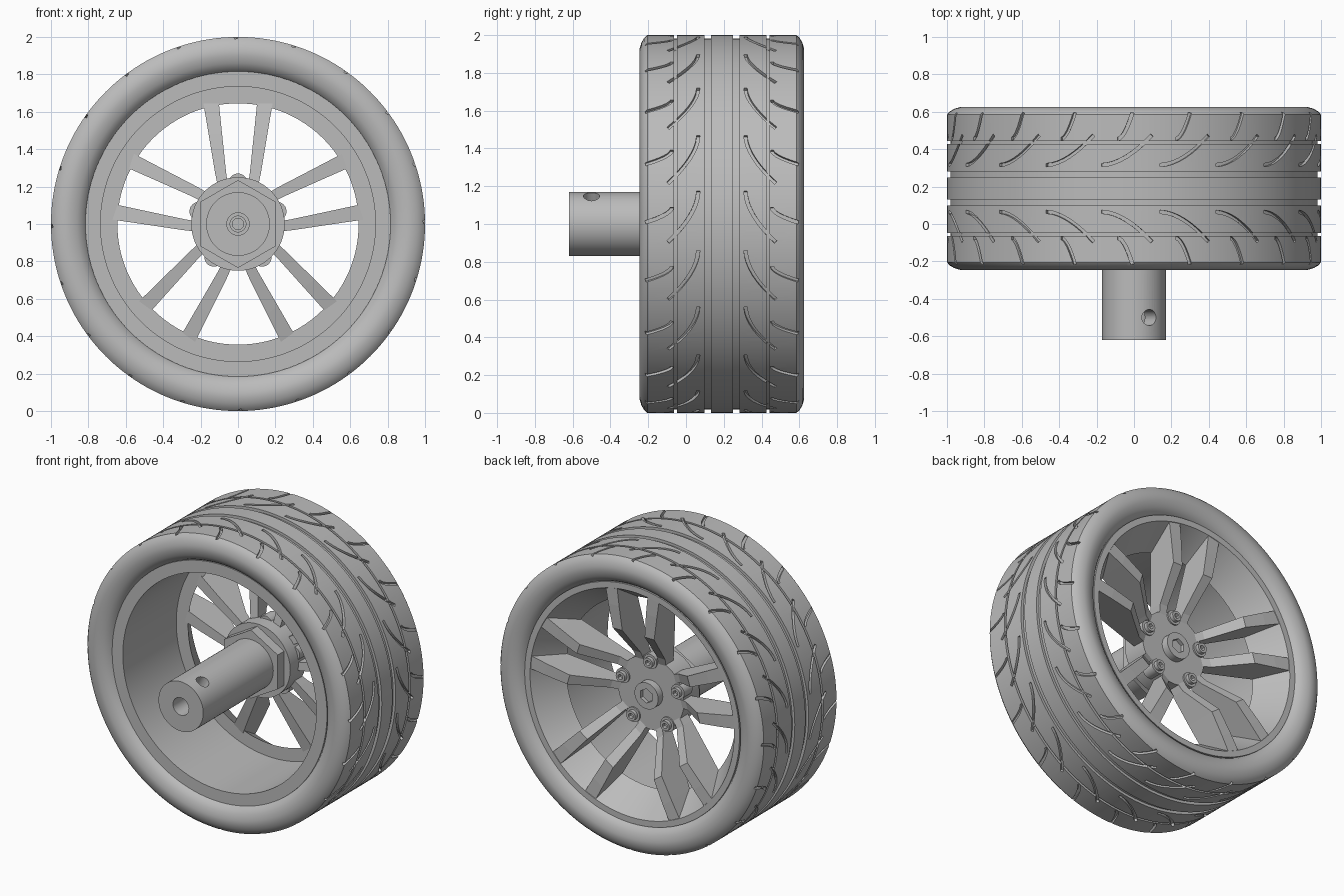
import bpy, bmesh, math
from mathutils import Matrix, Vector

if "Cube" in bpy.data.objects:
    bpy.data.objects.remove(bpy.data.objects["Cube"])

grey = bpy.data.materials.new("plain grey")
grey.use_nodes = True
grey.diffuse_color = (0.5, 0.5, 0.5, 1)
grey.node_tree.nodes["Principled BSDF"].inputs["Base Color"].default_value = (0.5, 0.5, 0.5, 1)

AXLE = Vector((0, 0, 1))   # wheel centre; the axle runs along y
MID = 0.19                 # middle of the tread width


def polar(r, angle, y):
    return AXLE + Vector((r * math.cos(angle), y, r * math.sin(angle)))


def finish(bm, name, smooth=True):
    bmesh.ops.recalc_face_normals(bm, faces=bm.faces)
    mesh = bpy.data.meshes.new(name)
    bm.to_mesh(mesh)
    bm.free()
    mesh.materials.append(grey)
    ob = bpy.data.objects.new(name, mesh)
    bpy.context.collection.objects.link(ob)
    if smooth:
        shade(ob)
    return ob


def activate(ob):
    bpy.ops.object.select_all(action='DESELECT')
    ob.select_set(True)
    bpy.context.view_layer.objects.active = ob


def shade(ob):
    activate(ob)
    bpy.ops.object.shade_smooth_by_angle(angle=math.radians(30))


def loft(bm, rings, closed=False):
    """Skin equal-sized point loops; cap the ends unless closed."""
    loops = [[bm.verts.new(p) for p in ring] for ring in rings]
    n = len(loops[0])
    pairs = list(zip(loops, loops[1:])) + ([(loops[-1], loops[0])] if closed else [])
    for a, b in pairs:
        for i in range(n):
            bm.faces.new((a[i], a[(i + 1) % n], b[(i + 1) % n], b[i]))
    if not closed:
        bm.faces.new(loops[0])
        bm.faces.new(loops[-1])


def lathe(name, profile, sides=128, smooth=True):
    """Spin a closed (radius, y) outline around the axle."""
    bm = bmesh.new()
    turn = math.tau / sides
    loft(bm, [[polar(r, math.pi / 2 + i * turn, y) for r, y in profile]
              for i in range(sides)], closed=True)
    return finish(bm, name, smooth)


def disc(bm, r, y0, y1, sides=48, centre=(0, 0)):
    """Solid cylinder or prism along y."""
    off = Vector((centre[0], 0, centre[1]))
    loft(bm, [[polar(r, math.pi / 2 + i * math.tau / sides, y) + off
               for i in range(sides)] for y in (y0, y1)])


def cut(ob, cutter):
    cutter.hide_render = True
    activate(ob)
    mod = ob.modifiers.new("cut", 'BOOLEAN')
    mod.operation = 'DIFFERENCE'
    mod.solver = 'EXACT'
    mod.object = cutter
    bpy.ops.object.modifier_apply(modifier=mod.name)
    bpy.data.objects.remove(cutter)
    shade(ob)


# Tyre: rounded sidewall plus ring grooves, mirrored about the tread middle
half = [(0.815, 0.38), (0.83, 0.403), (0.86, 0.423), (0.9, 0.435), (0.93, 0.435),
        (0.96, 0.426), (0.985, 0.412), (1, 0.395)]
for centre, width in ((0.245, 0.016), (0.075, 0.034)):
    for r, side in ((1, 1), (0.982, 1), (0.982, -1), (1, -1)):
        half.append((r, centre + side * width / 2))
profile = [(r, MID - d) for r, d in half] + [(r, MID + d) for r, d in reversed(half)]
tyre = lathe("tyre", profile, 160)

# Curved tread cuts: a long and a short one, repeated on both sides
bm = bmesh.new()
STEPS = 8


def tread_cut(start, sweep, d0, d1, side, width):
    def at(u):
        return start - sweep * u, MID + side * (d0 + (d1 - d0) * u ** 1.8)
    rings = []
    for k in range(STEPS + 1):
        u = k / STEPS
        a, y = at(u)
        a2, y2 = at(u + 0.01)
        tangent = Vector((a2 - a, y2 - y)).normalized() * width / 2
        da, dy = -tangent.y, tangent.x
        rings.append([polar(r, a + s * da, y + s * dy)
                      for r, s in ((0.981, -1), (1.03, -1), (1.03, 1), (0.981, 1))])
    loft(bm, rings)


for i in range(20):
    base = math.radians(18 * i)
    for side in (-1, 1):
        tread_cut(base + math.radians(10), math.radians(15.5), 0.125, 0.285, side, 0.018)
        tread_cut(base + math.radians(5), math.radians(4.5), 0.265, 0.405, side, 0.018)
cut(tyre, finish(bm, "tread_cutter", False))

# Rim: deep front barrel, inner ledge and rear cone
lathe("rim", [(0.816, -0.2), (0.735, -0.2), (0.735, 0.38), (0.645, 0.38),
              (0.775, 0.585), (0.816, 0.585)])

# Spokes: five pairs, each blade kinked towards the hub
# stations: radius, inner edge, outer edge, front y, rear y
stations = [(0.19, 0.05, 0.105, 0.29, 0.37), (0.27, 0.063, 0.122, 0.305, 0.40),
            (0.48, 0.085, 0.157, 0.345, 0.57), (0.645, 0.102, 0.185, 0.38, 0.58),
            (0.79, 0.118, 0.208, 0.45, 0.583)]
bm = bmesh.new()
for i in range(5):
    spin = Matrix.Rotation(i * math.tau / 5, 3, 'Y')
    for side in (-1, 1):
        loft(bm, [[AXLE + spin @ Vector((side * t, y, r)) for t, y in
                   ((t0, front), (t1, front), (t1, rear), (t0, rear))]
                  for r, t0, t1, front, rear in stations])
finish(bm, "spokes", False)

# Hub body with the hexagonal seat in front of it
bm = bmesh.new()
disc(bm, 0.25, 0.21, 0.38, 64)
finish(bm, "hub")
bm = bmesh.new()
disc(bm, 0.235, 0.14, 0.22, 6)
finish(bm, "hex_seat", False)


def socket_screw(name, r, y0, y1, centre=(0, 0)):
    """Round screw head with a hexagonal socket in its rear face."""
    bm = bmesh.new()
    disc(bm, r, y0, y1, 32, centre)
    head = finish(bm, name)
    bm = bmesh.new()
    disc(bm, r * 0.55, y1 - 0.025, y1 + 0.05, 6, centre)
    cut(head, finish(bm, "socket_cutter", False))


# Centre screw and five wheel screws, each in a raised collar
socket_screw("centre_screw", 0.09, 0.36, 0.43)
for i in range(5):
    a = math.pi / 2 + i * math.tau / 5
    spot = (0.22 * math.cos(a), 0.22 * math.sin(a))
    bm = bmesh.new()
    disc(bm, 0.05, 0.3, 0.39, 32, spot)
    finish(bm, f"screw_collar_{i + 1}")
    socket_screw(f"wheel_screw_{i + 1}", 0.034, 0.37, 0.415, spot)

# Axle sleeve, bored through, with a tilted set-screw hole
sleeve = lathe("axle_sleeve", [(0.06, -0.62), (0.17, -0.62), (0.17, 0.18), (0.06, 0.18)], 64)
bm = bmesh.new()
tilt = Matrix.Rotation(math.radians(29), 4, 'Y')
bmesh.ops.create_cone(bm, cap_ends=True, segments=32, radius1=0.043, radius2=0.043, depth=0.3,
                      matrix=Matrix.Translation(AXLE + Vector((0, -0.5, 0)))
                      @ tilt @ Matrix.Translation((0, 0, 0.16)))
cut(sleeve, finish(bm, "hole_cutter", False))

# Threaded stud end inside the sleeve
bm = bmesh.new()
disc(bm, 0.045, -0.1, 0.3, 32)
disc(bm, 0.032, -0.12, -0.1, 32)
finish(bm, "stud")
